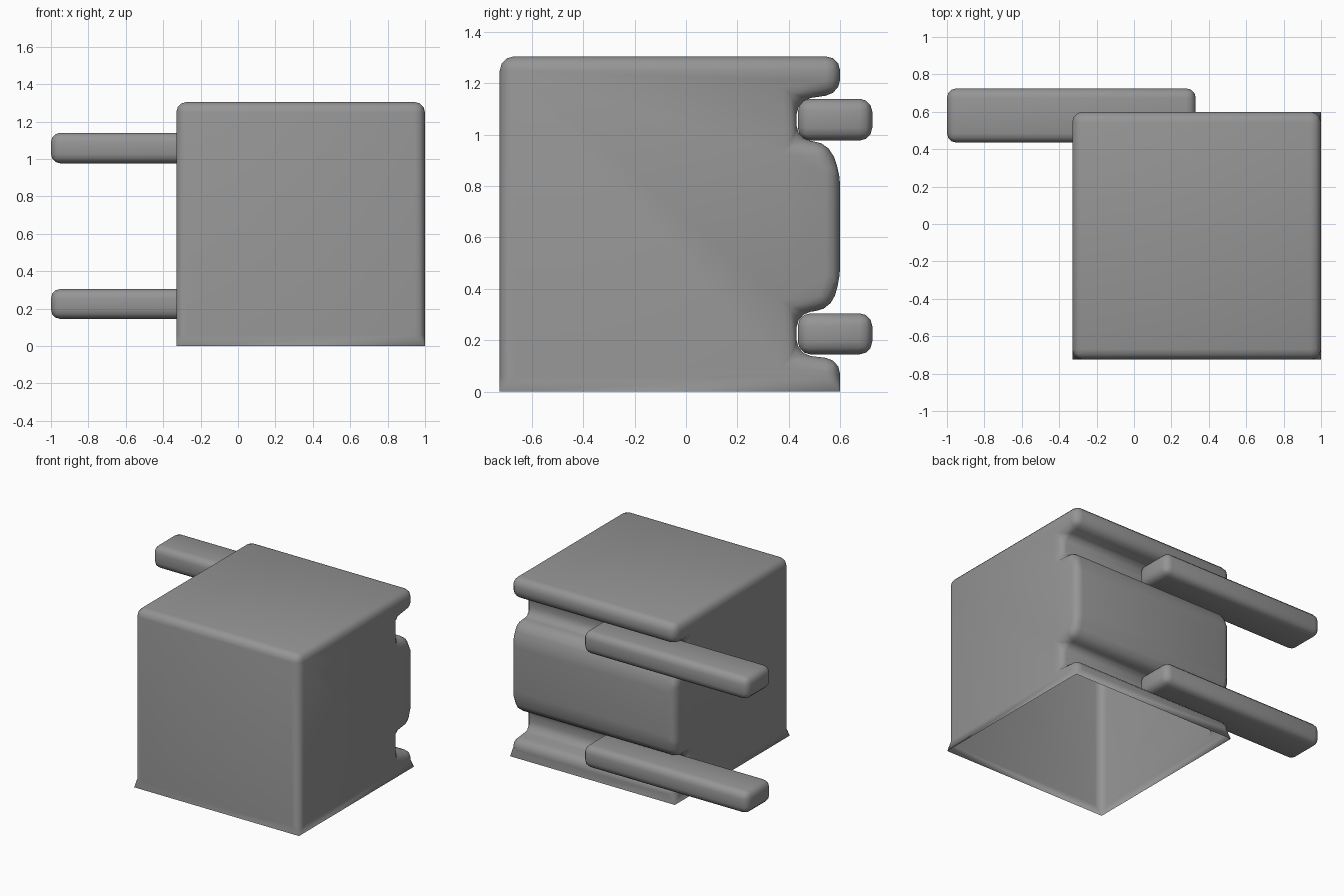
import bpy
import bmesh
import math

old = bpy.data.objects.get("Cube")
if old:
    bpy.data.objects.remove(old, do_unlink=True)

grey = bpy.data.materials.new("plain_grey")
grey.use_nodes = True
color = (0.3, 0.3, 0.3, 1)
grey.diffuse_color = color
grey.node_tree.nodes["Principled BSDF"].inputs["Base Color"].default_value = color


def finish(bm, name):
    """Turn a bmesh into a smooth-shaded grey object."""
    mesh = bpy.data.meshes.new(name)
    bm.to_mesh(mesh)
    bm.free()
    mesh.materials.append(grey)
    obj = bpy.data.objects.new(name, mesh)
    bpy.context.collection.objects.link(obj)
    bpy.ops.object.select_all(action='DESELECT')
    obj.select_set(True)
    bpy.context.view_layer.objects.active = obj
    bpy.ops.object.shade_smooth_by_angle(angle=math.radians(45))
    return obj


def extrude_profile(profile, x0, x1):
    """Sweep a closed (y, z) profile from x0 to x1 with end caps."""
    bm = bmesh.new()
    face = bm.faces.new([bm.verts.new((x0, y, z)) for y, z in profile])
    result = bmesh.ops.extrude_face_region(bm, geom=[face], use_keep_orig=True)
    moved = [v for v in result["geom"] if isinstance(v, bmesh.types.BMVert)]
    bmesh.ops.translate(bm, verts=moved, vec=(x1 - x0, 0, 0))
    bmesh.ops.recalc_face_normals(bm, faces=bm.faces)
    return bm


def round_edges(bm, edges, width):
    bmesh.ops.bevel(bm, geom=edges, offset=width, offset_type='OFFSET',
                    segments=3, profile=0.5, affect='EDGES', clamp_overlap=True)


LEFT, RIGHT, FRONT, BACK, TOP = 1.0, -0.33, -0.725, 0.6, 1.305

# Block: open underneath, with two grooves across its back
groove = 0.43
body_profile = [
    (FRONT, 0), (FRONT, TOP), (BACK, TOP),
    (BACK, 1.16), (groove, 1.135), (groove, 0.98), (0.55, 0.97),
    (BACK, 0.86), (BACK, 0.43),
    (0.56, 0.32), (groove, 0.305), (groove, 0.145), (BACK, 0.125),
    (BACK, 0),
]
bm = extrude_profile(body_profile, RIGHT, LEFT)
base = [f for f in bm.faces if all(v.co.z < 0.001 for v in f.verts)]
bmesh.ops.delete(bm, geom=base, context='FACES')
round_edges(bm, [e for e in bm.edges if not e.is_boundary], 0.056)

# Square foot: the rounded corners become sharp near the ground
bmesh.ops.bisect_plane(bm, geom=bm.verts[:] + bm.edges[:] + bm.faces[:],
                       plane_co=(0, 0, 0.06), plane_no=(0, 0, 1))
for v in bm.verts:
    if v.co.z < 0.001:
        v.co.x = LEFT if v.co.x > 0 else RIGHT
        v.co.y = BACK if v.co.y > 0 else FRONT
bmesh.ops.remove_doubles(bm, verts=bm.verts[:], dist=0.0005)
finish(bm, "grooved_block")

# Bars: rounded rods lying in the grooves and sticking out to the right
for name, low, high in (("lower_bar", 0.145, 0.305), ("upper_bar", 0.977, 1.14)):
    bar_profile = [(0.435, low), (0.435, high), (0.725, high), (0.725, low)]
    bm = extrude_profile(bar_profile, -1.0, 0.33)
    round_edges(bm, bm.edges[:], 0.05)
    finish(bm, name)
